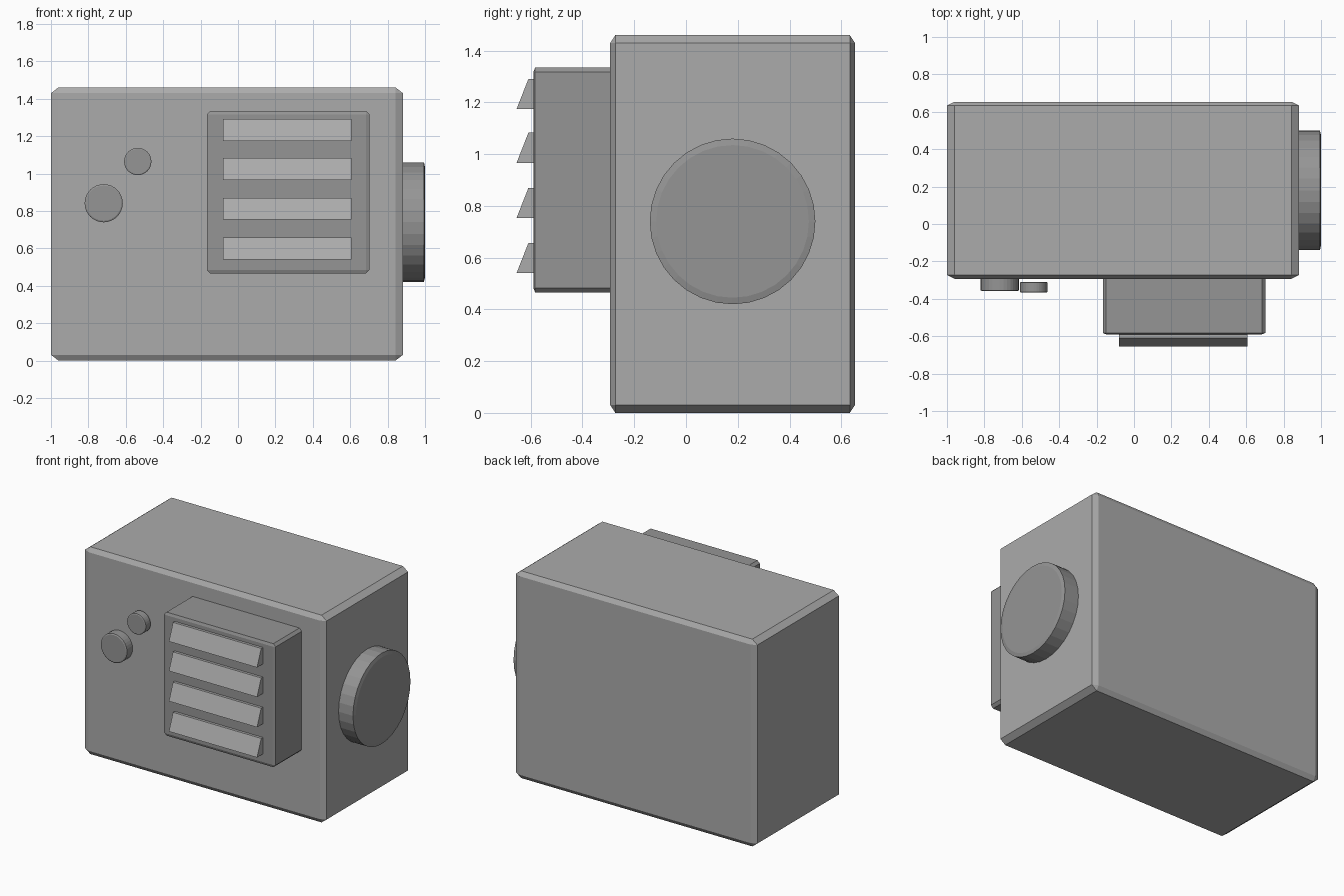
import bpy, bmesh
from mathutils import Matrix, Vector

if "Cube" in bpy.data.objects:
    bpy.data.objects.remove(bpy.data.objects["Cube"])


def grey(name, value):
    mat = bpy.data.materials.new(name)
    mat.diffuse_color = (value, value, value, 1)
    mat.use_nodes = True
    mat.node_tree.nodes["Principled BSDF"].inputs["Base Color"].default_value = mat.diffuse_color
    return mat


BODY = grey("mid_grey", 0.41)
TRIM = grey("dark_grey", 0.30)


def finish(name, bm, mat):
    bmesh.ops.recalc_face_normals(bm, faces=bm.faces)
    mesh = bpy.data.meshes.new(name)
    bm.to_mesh(mesh)
    bm.free()
    mesh.materials.append(mat)
    obj = bpy.data.objects.new(name, mesh)
    bpy.context.collection.objects.link(obj)
    return obj


def chamfer_box(name, lo, hi, mat, bevel=0.021):
    """Unit cube chamfered first, then stretched to the given bounds."""
    bm = bmesh.new()
    bmesh.ops.create_cube(bm, size=1)
    bmesh.ops.bevel(bm, geom=bm.edges[:], offset=bevel, segments=1, affect='EDGES')
    lo, hi = Vector(lo), Vector(hi)
    bm.transform(Matrix.Translation((lo + hi) / 2) @ Matrix.Diagonal((hi - lo).to_4d()))
    return finish(name, bm, mat)


def disc(name, centre, axis, radius, depth, rim, drop):
    """Lathed disc with chamfered rims; rim is radial, drop is axial."""
    bm = bmesh.new()
    h = depth / 2
    rings = [(radius - rim, -h), (radius, -h + drop), (radius, h - drop), (radius - rim, h)]
    loops = []
    for r, z in rings:
        made = bmesh.ops.create_circle(bm, segments=32, radius=r,
                                       matrix=Matrix.Translation((0, 0, z)))
        loops.append(made["verts"])
    for a, b in zip(loops, loops[1:]):
        for i in range(32):
            j = (i + 1) % 32
            bm.faces.new((a[i], a[j], b[j], b[i]))
    bm.faces.new(loops[0])
    bm.faces.new(loops[-1])
    turn = Vector(axis).to_track_quat('Z', 'Y').to_matrix().to_4x4()
    bm.transform(Matrix.Translation(centre) @ turn)
    return finish(name, bm, TRIM)


def louver(name, x0, x1, z):
    """Slanted slat extruded along x."""
    profile = [(-0.655, 0), (-0.58, 0), (-0.58, 0.117), (-0.609, 0.117)]
    bm = bmesh.new()
    face = bm.faces.new([bm.verts.new((x0, y, z + dz)) for y, dz in profile])
    ext = bmesh.ops.extrude_face_region(bm, geom=[face], use_keep_orig=True)
    moved = [v for v in ext["geom"] if isinstance(v, bmesh.types.BMVert)]
    bmesh.ops.translate(bm, verts=moved, vec=(x1 - x0, 0, 0))
    return finish(name, bm, BODY)


# Main housing and front vent box
chamfer_box("housing", (-1, -0.293, 0), (0.882, 0.653, 1.46), BODY)
chamfer_box("vent_box", (-0.167, -0.59, 0.465), (0.702, -0.25, 1.335), TRIM)

# Vent slats
for i, z in enumerate((0.54, 0.753, 0.966, 1.174)):
    louver(f"vent_slat_{i + 1}", -0.08, 0.607, z)

# Side cap
disc("side_cap", (0.93, 0.18, 0.74), (1, 0, 0), 0.32, 0.14, 0.025, 0.006)

# Front buttons
disc("large_button", (-0.718, -0.319, 0.841), (0, -1, 0), 0.102, 0.08, 0.008, 0.004)
disc("small_button", (-0.536, -0.338, 1.064), (0, -1, 0), 0.073, 0.058, 0.006, 0.003)
